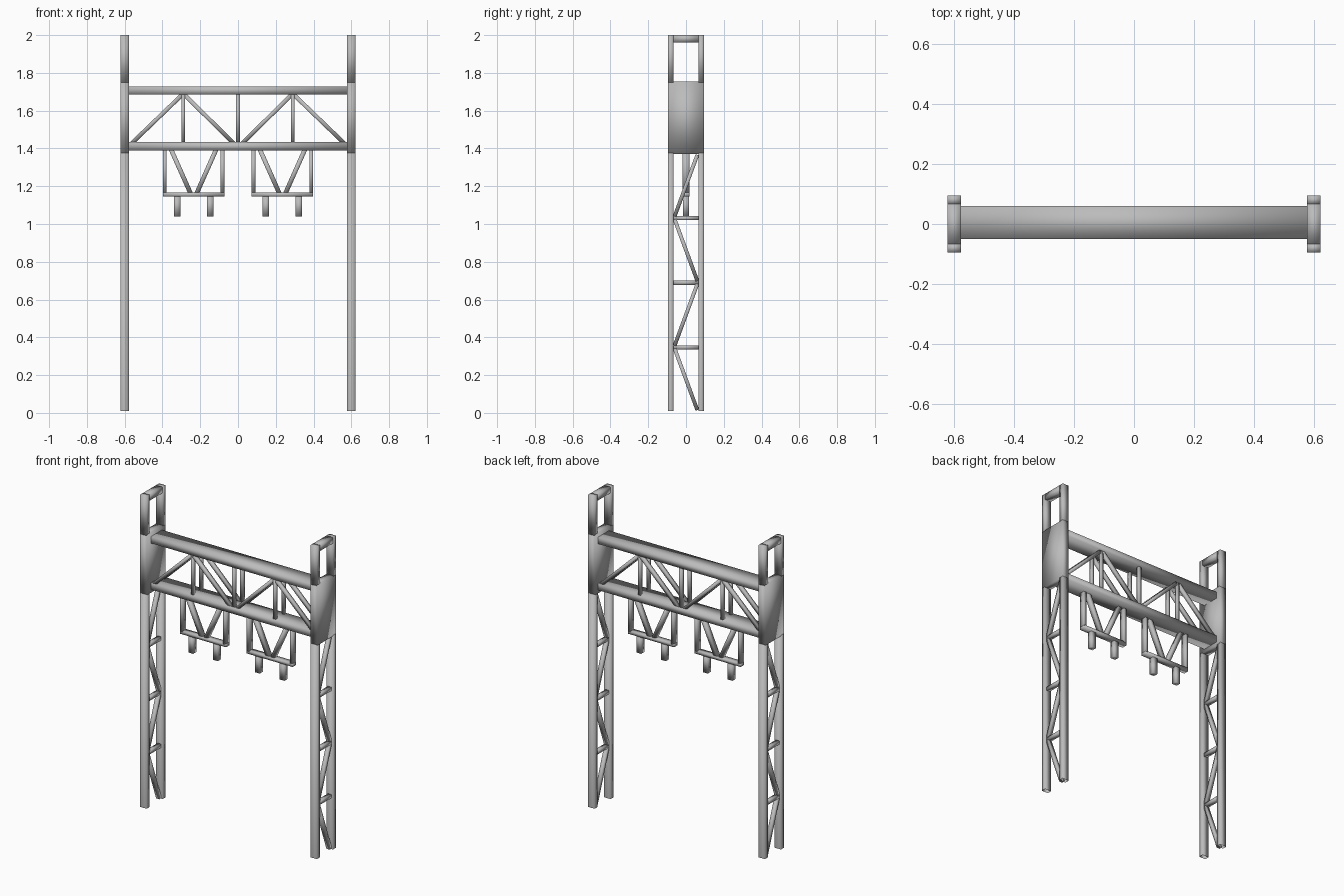
import bpy
import bmesh
from mathutils import Vector, Matrix

cube = bpy.data.objects.get("Cube")
if cube:
    bpy.data.objects.remove(cube, do_unlink=True)

steel = bpy.data.materials.new("grey_steel")
steel.use_nodes = True
GREY = (0.5, 0.5, 0.5, 1)
steel.diffuse_color = GREY
steel.node_tree.nodes["Principled BSDF"].inputs["Base Color"].default_value = GREY


def finish(name, bm, smooth=True):
    mesh = bpy.data.meshes.new(name)
    bm.to_mesh(mesh)
    bm.free()
    mesh.materials.append(steel)
    for p in mesh.polygons:
        p.use_smooth = smooth
    obj = bpy.data.objects.new(name, mesh)
    bpy.context.collection.objects.link(obj)
    return obj


def box(name, lo, hi, smooth=True, open_bottom=False):
    lo, hi = Vector(lo), Vector(hi)
    bm = bmesh.new()
    bmesh.ops.create_cube(bm, size=1)
    bmesh.ops.transform(bm, verts=bm.verts, matrix=Matrix.Translation((lo + hi) / 2)
                        @ Matrix.Diagonal((*(hi - lo), 1)))
    if open_bottom:
        bm.normal_update()
        bmesh.ops.delete(bm, geom=[f for f in bm.faces if f.normal.z < -0.5],
                         context='FACES_ONLY')
    return finish(name, bm, smooth)


def bar(name, a, b, thick, deep, across):
    """Rectangular bar from a to b; 'across' is the axis of its depth."""
    a, b, side = Vector(a), Vector(b), Vector(across)
    along = (b - a).normalized()
    other = side.cross(along)
    bm = bmesh.new()
    bmesh.ops.create_cube(bm, size=1)
    for v in bm.verts:
        x, y, z = v.co
        v.co = (a + b) / 2 + other * x * thick + side * y * deep + along * z * (b - a).length
    return finish(name, bm)


X, Y = (1, 0, 0), (0, 1, 0)
OUT, IN, DEPTH, INNER = 0.623, 0.578, 0.095, 0.066

for s, side in ((1, "left"), (-1, "right")):
    xa, xb = sorted((s * OUT, s * IN))
    xc = s * (OUT + IN) / 2

    # Tower: two legs, solid panel and open head
    for ya, yb, end in ((-DEPTH, -INNER, "front"), (INNER, DEPTH, "back")):
        box(f"{side}_{end}_leg", (xa, ya, 0.01), (xb, yb, 1.375), open_bottom=True)
        box(f"{side}_{end}_head_post", (xa, ya, 1.75), (xb, yb, 2))
    box(f"{side}_panel", (xa, -DEPTH, 1.37), (xb, DEPTH, 1.755))
    box(f"{side}_head_bar", (xa, -INNER, 1.962), (xb, INNER, 2))

    # Tower lattice
    for i in range(4):
        z = 0.005 + i * 0.342
        d = 0.06 if i % 2 == 0 else -0.06
        bar(f"{side}_lattice_{i}", (xc, d, z + 0.01), (xc, -d, z + 0.335), 0.02, 0.025, X)
        if i:
            bar(f"{side}_rung_{i}", (xc, -0.068, z), (xc, 0.068, z), 0.022, 0.025, X)

    # Truss webs on the front and back planes
    for y, end in ((-0.038, "front"), (0.046, "back")):
        bar(f"{side}_{end}_truss_post", (s * 0.29, y, 1.43), (s * 0.29, y, 1.69), 0.018, 0.02, Y)
        bar(f"{side}_{end}_outer_web", (s * 0.565, y, 1.425), (s * 0.295, y, 1.685), 0.022, 0.02, Y)
        bar(f"{side}_{end}_inner_web", (s * 0.02, y, 1.425), (s * 0.285, y, 1.685), 0.022, 0.02, Y)

    # Hanging frame with V brace and two pegs
    c = s * 0.235
    box(f"{side}_frame_bar", (c - 0.163, -0.018, 1.145), (c + 0.163, 0.018, 1.166))
    for t, end in ((-1, "near"), (1, "far")):
        u = c + t * 0.153
        box(f"{side}_{end}_hanger", (u - 0.01, -0.018, 1.16), (u + 0.01, 0.018, 1.4))
        bar(f"{side}_{end}_v_brace", (c + t * 0.015, 0, 1.16), (c + t * 0.122, 0, 1.4),
            0.024, 0.03, Y)
        p = c + t * 0.087
        box(f"{side}_{end}_peg", (p - 0.017, -0.016, 1.04), (p + 0.017, 0.016, 1.15))

# Gantry beams
for name, za, zb in (("upper_beam", 1.685, 1.728), ("lower_beam", 1.39, 1.433)):
    box(name, (-IN, -0.05, za), (IN, 0.06, zb))

# Centre posts of the truss
for y, end in ((-0.038, "front"), (0.046, "back")):
    bar(f"centre_{end}_post", (0, y, 1.43), (0, y, 1.69), 0.02, 0.02, Y)
